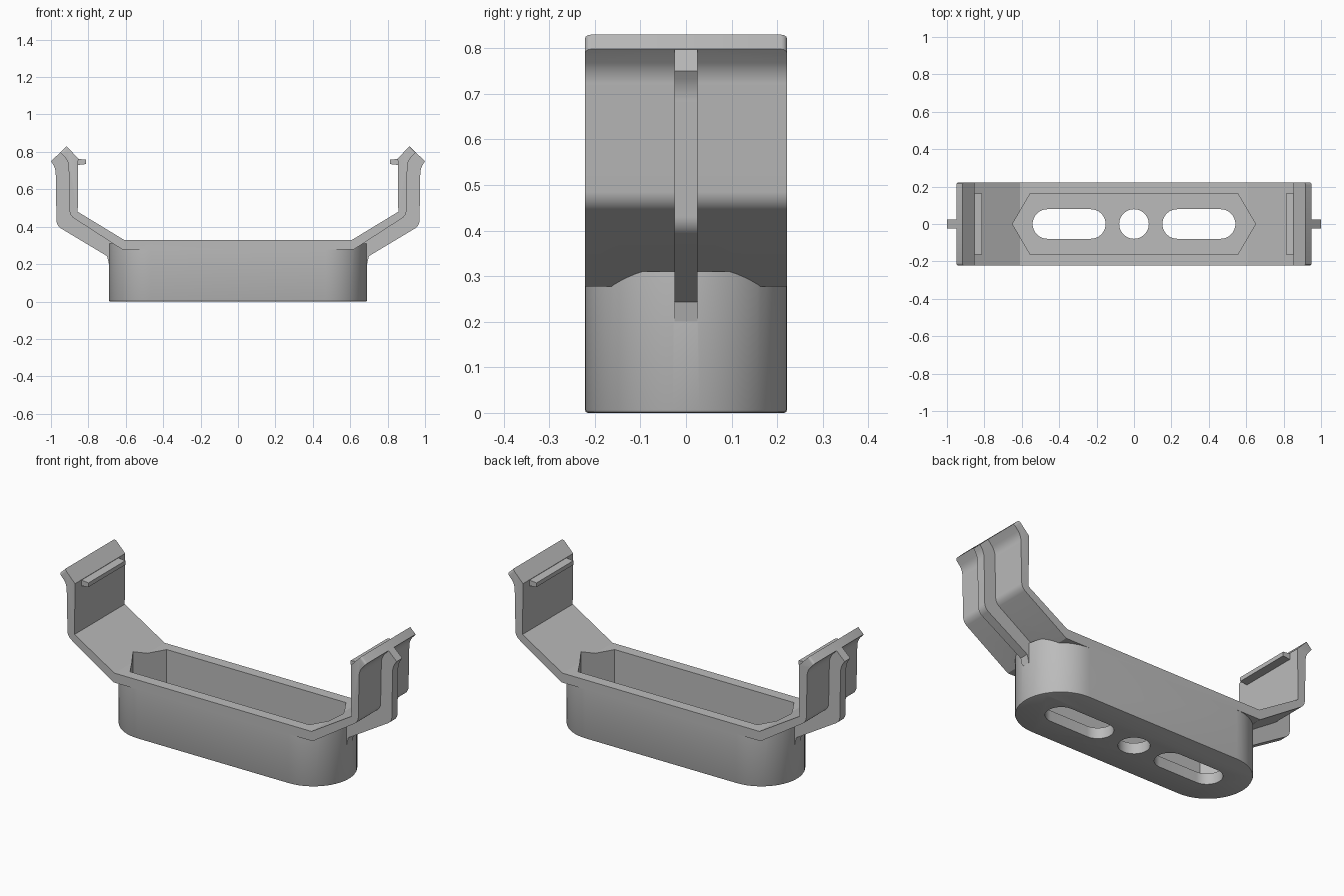
import bpy, bmesh
from math import pi, sin, cos, radians

if "Cube" in bpy.data.objects:
    bpy.data.objects.remove(bpy.data.objects["Cube"])

grey = bpy.data.materials.new("plain grey")
grey.use_nodes = True
grey.diffuse_color = (0.5, 0.5, 0.5, 1)
grey.node_tree.nodes["Principled BSDF"].inputs["Base Color"].default_value = grey.diffuse_color

HALF_WIDTH = 0.222


def prism(name, outline, low, high, axis="z", rounds=()):
    """Extrude an outline along z or y; rounds = (edge rule, radius, segments)."""
    def place(p, d):
        return (p[0], p[1], d) if axis == "z" else (p[0], d, p[1])
    bm = bmesh.new()
    face = bm.faces.new([bm.verts.new(place(p, low)) for p in outline])
    move = place((0, 0), high - low)
    new = bmesh.ops.extrude_face_region(bm, geom=[face], use_keep_orig=True)["geom"]
    bmesh.ops.translate(bm, vec=move, verts=[g for g in new if isinstance(g, bmesh.types.BMVert)])
    bmesh.ops.recalc_face_normals(bm, faces=bm.faces)
    for rule, radius, segments in rounds:
        edges = [e for e in bm.edges if rule(e.verts[0].co, e.verts[1].co)]
        bmesh.ops.bevel(bm, geom=edges, offset=radius, segments=segments,
                        profile=0.5, affect="EDGES", clamp_overlap=True)
    bmesh.ops.recalc_face_normals(bm, faces=bm.faces)
    mesh = bpy.data.meshes.new(name)
    bm.to_mesh(mesh)
    bm.free()
    mesh.materials.append(grey)
    obj = bpy.data.objects.new(name, mesh)
    bpy.context.collection.objects.link(obj)
    return obj


def stadium(cx, half_straight, r, n=24):
    """Slot outline with round ends; a circle when half_straight is zero."""
    pts = []
    for side in (1, -1):
        for i in range(n + (half_straight > 0)):
            a = -pi / 2 + pi * i / n
            pts.append((cx + side * (half_straight + r * cos(a)), side * r * sin(a)))
    return pts


def combine(target, tool, operation):
    mod = target.modifiers.new(operation.lower(), "BOOLEAN")
    mod.operation, mod.solver, mod.object = operation, "EXACT", tool
    bpy.context.view_layer.objects.active = target
    bpy.ops.object.modifier_apply(modifier=mod.name)
    bpy.data.objects.remove(tool)


def mirrored(points, side):
    return [(side * x, z) for x, z in points]


# Round-ended base with a softened bottom edge
bracket = prism("bracket", stadium(0, 0.468, HALF_WIDTH), 0, 0.31,
                rounds=[(lambda a, b: max(a.z, b.z) < 0.001, 0.007, 2)])

# One strap forming the rim, both arms and the hooked ends
arm = [(0.61, 0.33), (0.857, 0.48), (0.854, 0.765), (0.917, 0.83),
       (0.95, 0.798), (0.906, 0.749), (0.90, 0.46), (0.617, 0.277)]
strap = prism("strap", arm + mirrored(arm, -1)[::-1], -HALF_WIDTH, HALF_WIDTH, "y", [
    (lambda a, b: a.x == b.x and 0.895 < abs(a.x) < 0.907, 0.025, 4),
    (lambda a, b: a.y == b.y and min(a.z, b.z) > 0.79, 0.013, 3)])
combine(bracket, strap, "UNION")

# Outer stiffening ribs and inner catch tabs
rib_outline = [(0.62, 0.20), (0.69, 0.20), (0.70, 0.243), (0.97, 0.405), (0.975, 0.712),
               (1.0, 0.75), (0.92, 0.826), (0.88, 0.76), (0.88, 0.47), (0.65, 0.31)]
tab_outline = [(0.812, 0.735), (0.875, 0.728), (0.875, 0.765), (0.812, 0.758)]
for side in (1, -1):
    rib = prism("rib", mirrored(rib_outline, side), -0.025, 0.025, "y", [
        (lambda a, b: a.x == b.x and 0.965 < abs(a.x) < 0.98, 0.025, 4)])
    combine(bracket, rib, "UNION")
    combine(bracket, prism("tab", mirrored(tab_outline, side), -0.163, 0.163, "y"), "UNION")

# Six-sided pocket and the openings in its floor
pocket = [(0.65, 0), (0.555, 0.162), (-0.555, 0.162),
          (-0.65, 0), (-0.555, -0.162), (0.555, -0.162)]
combine(bracket, prism("pocket", pocket, 0.06, 0.6), "DIFFERENCE")
for cx, straight in ((-0.347, 0.116), (0, 0), (0.347, 0.116)):
    combine(bracket, prism("opening", stadium(cx, straight, 0.079), -0.1, 0.2), "DIFFERENCE")

bpy.ops.object.select_all(action="DESELECT")
bracket.select_set(True)
bpy.context.view_layer.objects.active = bracket
bpy.ops.object.shade_smooth_by_angle(angle=radians(30))
